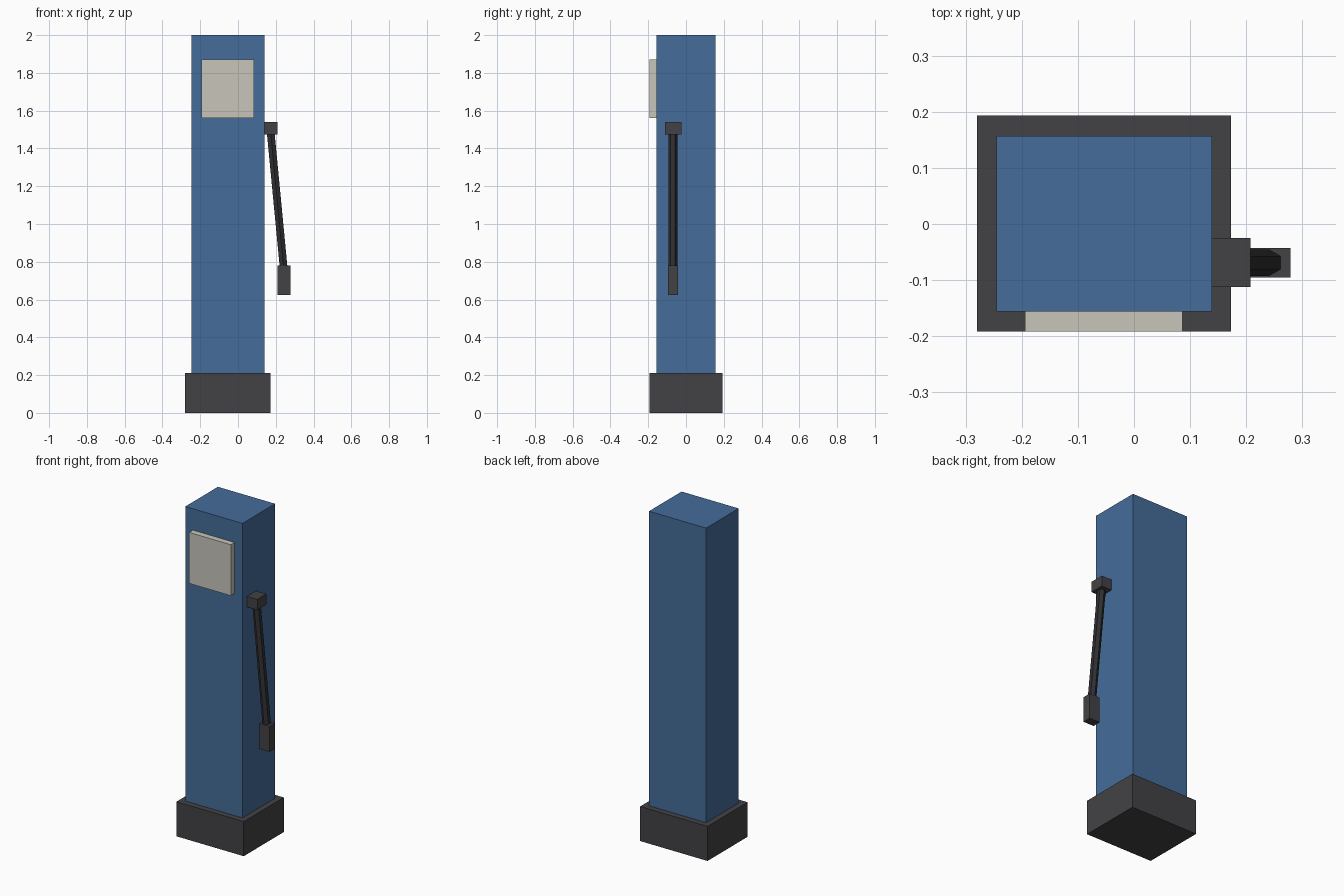
import bpy
from math import pi
from mathutils import Vector, Matrix

if "Cube" in bpy.data.objects:
    bpy.data.objects.remove(bpy.data.objects["Cube"])


def material(name, rgb):
    m = bpy.data.materials.new(name)
    m.diffuse_color = (*rgb, 1)
    m.use_nodes = True
    m.node_tree.nodes["Principled BSDF"].inputs["Base Color"].default_value = m.diffuse_color
    return m


blue = material("blue_paint", (0.06, 0.15, 0.32))
dark = material("dark_rubber", (0.055, 0.055, 0.06))
black = material("cable_black", (0.03, 0.03, 0.033))
cream = material("screen_cream", (0.58, 0.56, 0.50))


def box(name, x, y, z, mat):
    """Box from (min, max) ranges on each axis."""
    bpy.ops.mesh.primitive_cube_add(size=1)
    ob = bpy.context.object
    ob.name = name
    ob.data.transform(Matrix.LocRotScale(
        None, None, Vector([b - a for a, b in (x, y, z)])))
    ob.location = [(a + b) / 2 for a, b in (x, y, z)]
    ob.data.materials.append(mat)
    return ob


def rod(name, a, b, radius, sides, mat):
    """Flat-sided rod between two points in the xz plane, corners on +-y."""
    a, b = Vector(a), Vector(b)
    d = a - b
    bpy.ops.mesh.primitive_cylinder_add(vertices=sides, radius=radius, depth=d.length)
    ob = bpy.context.object
    ob.name = name
    tilt = Vector((0, 0, 1)).rotation_difference(d)
    ob.rotation_euler = tilt.to_euler()
    ob.location = (a + b) / 2
    ob.data.materials.append(mat)
    return ob


# Plinth and cabinet
box("base", (-0.28, 0.173), (-0.192, 0.193), (0, 0.21), dark)
box("cabinet", (-0.245, 0.139), (-0.156, 0.157), (0.21, 2.0), blue)

# Display panel on the front
box("display_panel", (-0.194, 0.086), (-0.192, -0.156), (1.56, 1.87), cream)

# Cable holder, hanging hose and nozzle on the right side
box("cable_holder", (0.139, 0.208), (-0.112, -0.025), (1.475, 1.54), dark)
rod("cable", (0.172, -0.069, 1.495), (0.242, -0.069, 0.765), 0.0235, 6, black)
box("nozzle", (0.208, 0.279), (-0.095, -0.043), (0.625, 0.78), dark)
